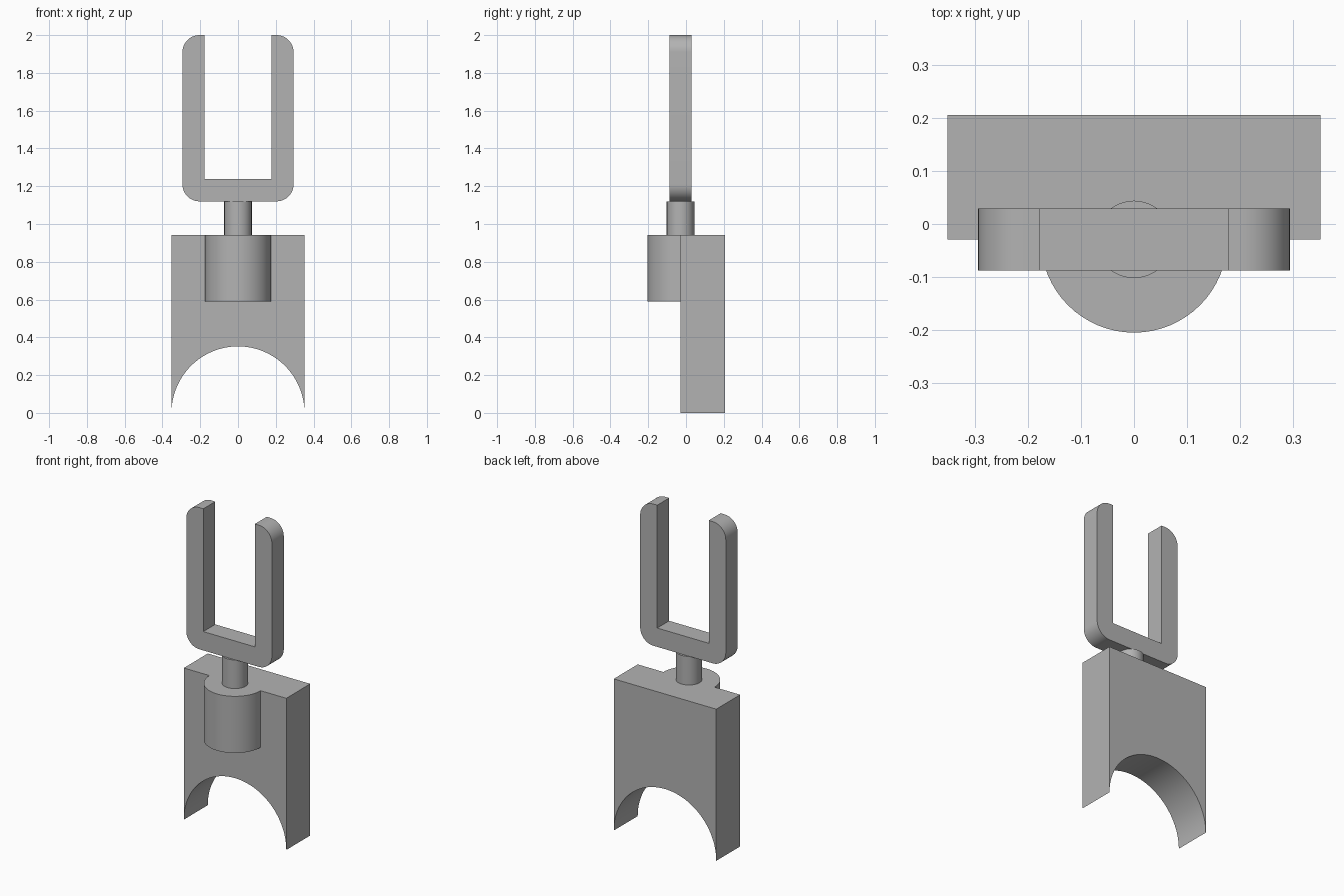
import bpy
import bmesh
from math import sin, cos, pi, radians
from mathutils import Vector

cube = bpy.data.objects.get("Cube")
if cube:
    bpy.data.objects.remove(cube, do_unlink=True)

# Single plain grey finish
grey = bpy.data.materials.new("plain_grey")
grey.use_nodes = True
GREY = (0.45, 0.45, 0.45, 1)
grey.diffuse_color = GREY
grey.node_tree.nodes["Principled BSDF"].inputs["Base Color"].default_value = GREY


def arc(cx, cy, r, start, end, steps):
    """Points along an arc, angles in degrees."""
    angles = [radians(start + (end - start) * i / steps) for i in range(steps + 1)]
    return [(cx + r * cos(a), cy + r * sin(a)) for a in angles]


def prism(name, outline, place, travel):
    """Extrude a closed outline, mapped to 3D by place, along travel."""
    bm = bmesh.new()
    face = bm.faces.new([bm.verts.new(place(u, v)) for u, v in outline])
    new = bmesh.ops.extrude_face_region(bm, geom=[face])["geom"]
    bmesh.ops.translate(bm, vec=Vector(travel),
                        verts=[g for g in new if isinstance(g, bmesh.types.BMVert)])
    bmesh.ops.recalc_face_normals(bm, faces=bm.faces)
    mesh = bpy.data.meshes.new(name)
    bm.to_mesh(mesh)
    bm.free()
    mesh.materials.append(grey)
    obj = bpy.data.objects.new(name, mesh)
    bpy.context.collection.objects.link(obj)
    return obj


def smooth(obj):
    bpy.ops.object.select_all(action='DESELECT')
    obj.select_set(True)
    bpy.context.view_layer.objects.active = obj
    bpy.ops.object.shade_smooth_by_angle(angle=radians(30))


AXIS_Y = -0.029      # shared axis of boss and pin
HALF_W = 0.352
BODY_TOP = 0.942

# Saddle block with a half-round cut-out underneath
saddle = [(HALF_W, BODY_TOP), (-HALF_W, BODY_TOP)] + arc(0, 0, HALF_W, 180, 0, 64)
body = prism("saddle_block", saddle,
             lambda x, z: (x, AXIS_Y, z), (0, 0.235, 0))

# Round boss standing half out of the block's front, fused into it
boss = prism("boss_cutter", arc(0, AXIS_Y, 0.176, 0, 360, 64)[:-1],
             lambda x, y: (x, y, 0.59), (0, 0, BODY_TOP - 0.59))
bpy.context.view_layer.objects.active = body
union = body.modifiers.new("fuse_boss", 'BOOLEAN')
union.operation = 'UNION'
union.solver = 'EXACT'
union.object = boss
bpy.ops.object.modifier_apply(modifier=union.name)
bpy.data.objects.remove(boss, do_unlink=True)

# Swivel pin
pin = prism("swivel_pin", arc(0, AXIS_Y, 0.073, 0, 360, 48)[:-1],
            lambda x, y: (x, y, BODY_TOP), (0, 0, 0.178))

# U-shaped fork with rounded outer corners
OUT, INN, LOW, FLOOR, TOP, R = 0.294, 0.177, 1.12, 1.237, 2.0, 0.09
half = ([(INN, FLOOR), (INN, TOP)]
        + arc(OUT - R, TOP - R, R, 90, 0, 16)
        + arc(OUT - R, LOW + R, R, 0, -90, 16))
fork = prism("fork", half + [(-x, z) for x, z in reversed(half)],
             lambda x, z: (x, AXIS_Y - 0.0585, z), (0, 0.117, 0))

for part in (body, pin, fork):
    smooth(part)
